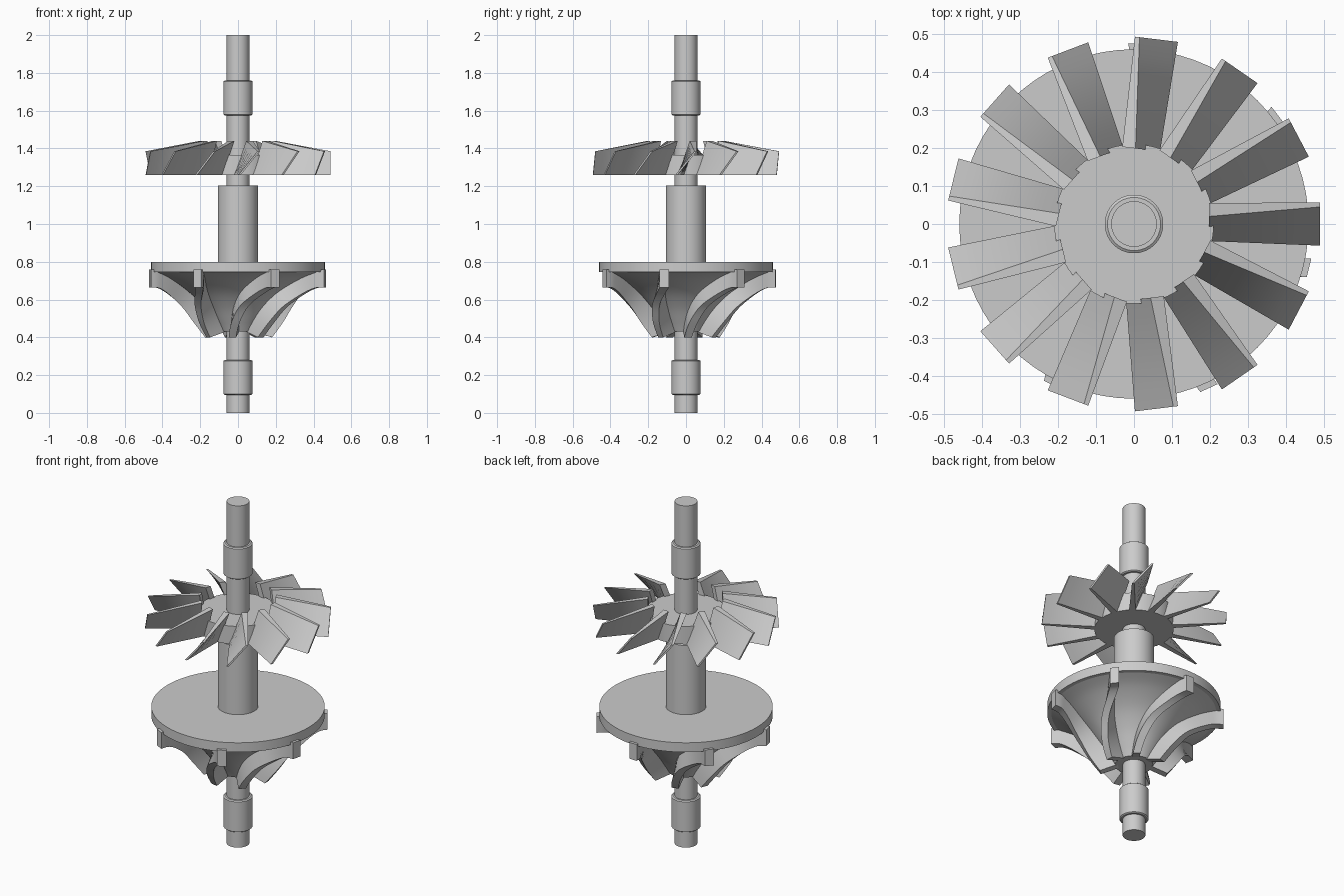
import bpy, bmesh, math
from mathutils import Vector, Matrix

cube = bpy.data.objects.get("Cube")
if cube:
    bpy.data.objects.remove(cube, do_unlink=True)

grey = bpy.data.materials.new("steel_grey")
grey.use_nodes = True
COLOUR = (0.6, 0.6, 0.6, 1)
grey.diffuse_color = COLOUR
grey.node_tree.nodes["Principled BSDF"].inputs["Base Color"].default_value = COLOUR


def finish(name, bm):
    bmesh.ops.recalc_face_normals(bm, faces=bm.faces)
    mesh = bpy.data.meshes.new(name)
    bm.to_mesh(mesh)
    bm.free()
    mesh.materials.append(grey)
    obj = bpy.data.objects.new(name, mesh)
    bpy.context.collection.objects.link(obj)
    bpy.ops.object.select_all(action='DESELECT')
    obj.select_set(True)
    bpy.context.view_layer.objects.active = obj
    bpy.ops.object.shade_smooth_by_angle(angle=math.radians(35))
    return obj


def lathe(name, profile, steps=72):
    """Spin (radius, z) points around z; both ends are capped."""
    bm = bmesh.new()
    rings = [[bm.verts.new((r * math.cos(math.tau * i / steps),
                            r * math.sin(math.tau * i / steps), z))
              for i in range(steps)] for r, z in profile]
    for a, b in zip(rings, rings[1:]):
        for i in range(steps):
            j = (i + 1) % steps
            bm.faces.new((a[i], a[j], b[j], b[i]))
    bm.faces.new(rings[0])
    bm.faces.new(rings[-1])
    return finish(name, bm)


def blades(name, sections, count, start):
    """Loft a blade through four-point sections and repeat it round the axis."""
    bm = bmesh.new()
    for k in range(count):
        turn = Matrix.Rotation(start + math.tau * k / count, 3, 'Z')
        loops = [[bm.verts.new(turn @ Vector(p)) for p in s] for s in sections]
        for a, b in zip(loops, loops[1:]):
            for i in range(4):
                j = (i + 1) % 4
                bm.faces.new((a[i], a[j], b[j], b[i]))
        bm.faces.new(loops[0])
        bm.faces.new(loops[-1])
    return finish(name, bm)


def smooth_path(points, steps=6):
    """Catmull-Rom interpolation through tuples of any length."""
    pts = [points[0]] + points + [points[-1]]
    out = []
    for p0, p1, p2, p3 in zip(pts, pts[1:], pts[2:], pts[3:]):
        for s in range(steps):
            t = s / steps
            out.append(tuple(
                b + 0.5 * t * (c - a + t * (2*a - 5*b + 4*c - d + t * (3*(b - c) + d - a)))
                for a, b, c, d in zip(p0, p1, p2, p3)))
    return out + [points[-1]]


def mix(a, b, t):
    return a + (b - a) * t


# Shaft, bearing collars and thick centre sleeve
lathe("shaft", [(0.06, 0), (0.06, 2)])
for name, low, high in (("lower_collar", 0.095, 0.28), ("upper_collar", 1.575, 1.76)):
    lathe(name, [(0.07, low), (0.077, low + 0.005), (0.077, high - 0.005), (0.07, high)])
lathe("centre_sleeve", [(0.107, 0.79), (0.107, 1.205)])

# Lower wheel: back plate and flared hub
lathe("back_plate", [(0.46, 0.745), (0.46, 0.80)])
lathe("flared_hub", smooth_path([(0.1, 0.43), (0.13, 0.48), (0.185, 0.56),
                                 (0.26, 0.64), (0.36, 0.71), (0.45, 0.75)]))

# Lower wheel blades: hub radius, hub z, rim radius, rim z, sweep, thickness
path = smooth_path([(0.475, 0.76, 0.475, 0.665, 0, 0.05),
                    (0.42, 0.755, 0.425, 0.66, -2, 0.05),
                    (0.33, 0.71, 0.365, 0.625, -8, 0.048),
                    (0.22, 0.63, 0.295, 0.56, -19, 0.046),
                    (0.14, 0.53, 0.235, 0.475, -28, 0.044),
                    (0.085, 0.43, 0.18, 0.40, -34, 0.04)])
sections = []
for hub_r, hub_z, rim_r, rim_z, sweep, thick in path:
    turn = Matrix.Rotation(math.radians(sweep), 3, 'Z')
    half = thick / 2
    sections.append([turn @ Vector(p) for p in (
        (hub_r, -half, hub_z), (hub_r, half, hub_z),
        (rim_r, half, rim_z), (rim_r, -half, rim_z))])
blades("lower_wheel_blades", sections, 7, math.radians(-14))

# Upper wheel: hub disc and pitched blades, thinner towards the tips
lathe("upper_hub", [(0.21, 1.26), (0.21, 1.365)])
sections = []
for i in range(7):
    t = i / 6
    r, top_z = mix(0.198, 0.49, t), mix(1.44, 1.385, t)
    thick = mix(0.035, 0.012, t)
    top, low = mix(0.02, 0.045, t), mix(-0.045, -0.057, t)
    sections.append([(r, top, top_z), (r, top + thick, top_z),
                     (r, low + thick, 1.26), (r, low, 1.26)])
blades("upper_wheel_blades", sections, 13, 0)
